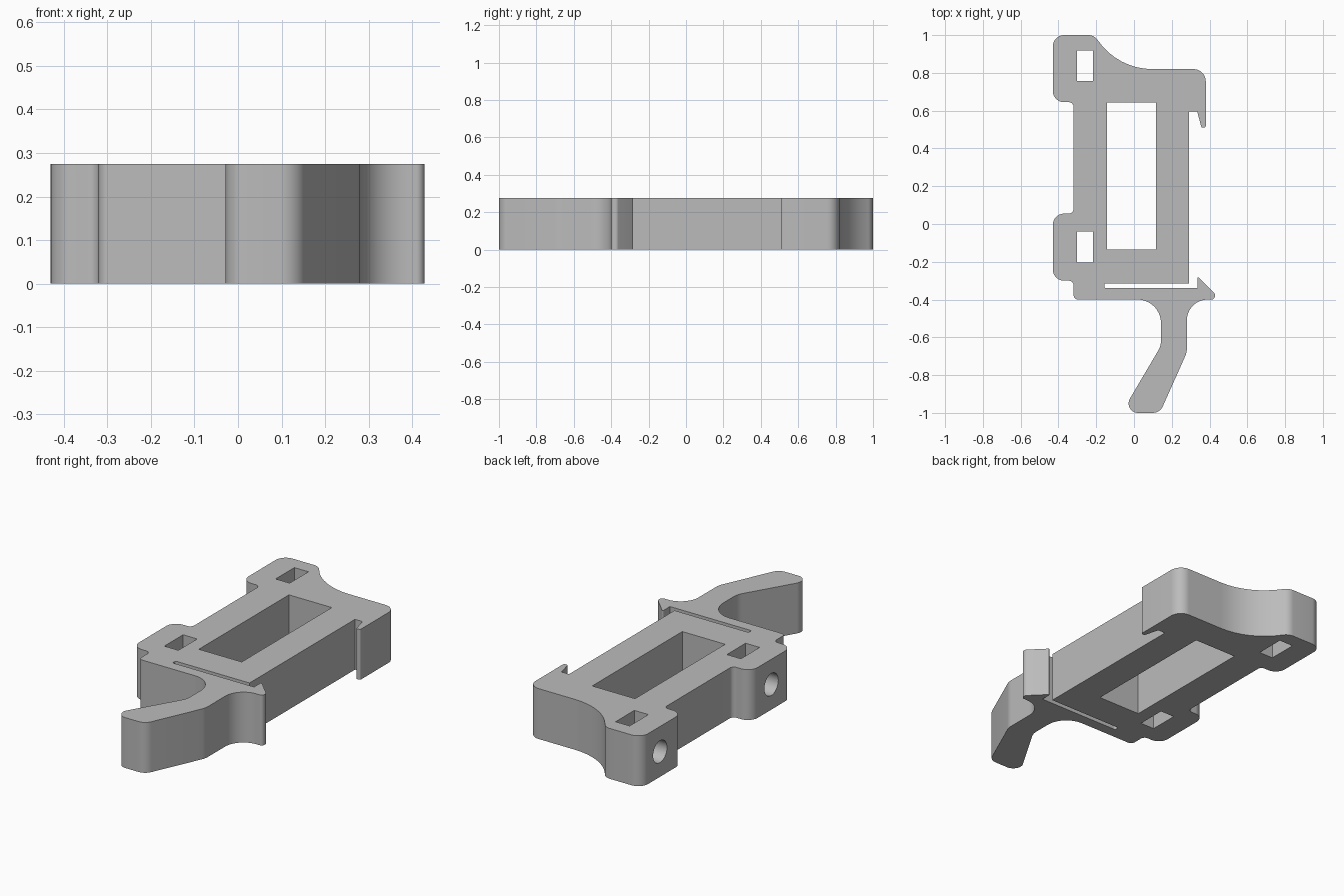
import bpy, bmesh, math
from mathutils import Vector, Matrix

cube = bpy.data.objects.get("Cube")
if cube:
    bpy.data.objects.remove(cube, do_unlink=True)

HEIGHT = 0.275

grey = bpy.data.materials.new("plain grey")
grey.use_nodes = True
COLOUR = (0.5, 0.5, 0.5, 1)
grey.diffuse_color = COLOUR
grey.node_tree.nodes["Principled BSDF"].inputs["Base Color"].default_value = COLOUR


def rounded_outline(corners):
    """Replace every (x, y, radius) corner with a tangent arc."""
    points = []
    for i, (x, y, radius) in enumerate(corners):
        corner = Vector((x, y))
        before = (Vector(corners[i - 1][:2]) - corner).normalized()
        after = (Vector(corners[(i + 1) % len(corners)][:2]) - corner).normalized()
        if radius == 0:
            points.append(corner)
            continue
        half = before.angle(after) / 2
        centre = corner + (before + after).normalized() * radius / math.sin(half)
        start = corner + before * radius / math.tan(half) - centre
        end = corner + after * radius / math.tan(half) - centre
        sweep = math.atan2(start.x * end.y - start.y * end.x, start.dot(end))
        steps = max(3, math.ceil(abs(sweep) / math.radians(7)))
        for s in range(steps + 1):
            points.append(centre + Matrix.Rotation(sweep * s / steps, 2) @ start)
    return points


def new_object(name, bm):
    bmesh.ops.recalc_face_normals(bm, faces=bm.faces)
    mesh = bpy.data.meshes.new(name)
    bm.to_mesh(mesh)
    bm.free()
    mesh.materials.append(grey)
    obj = bpy.data.objects.new(name, mesh)
    bpy.context.collection.objects.link(obj)
    return obj


def extruded_plate(name, points):
    bm = bmesh.new()
    face = bm.faces.new([bm.verts.new((p.x, p.y, 0)) for p in points])
    top = bmesh.ops.extrude_face_region(bm, geom=[face])["geom"]
    verts = [v for v in top if isinstance(v, bmesh.types.BMVert)]
    bmesh.ops.translate(bm, verts=verts, vec=(0, 0, HEIGHT))
    return new_object(name, bm)


def box_cutter(name, x1, x2, y1, y2):
    bm = bmesh.new()
    place = Matrix.Translation(((x1 + x2) / 2, (y1 + y2) / 2, HEIGHT / 2))
    bmesh.ops.create_cube(bm, size=1, matrix=place @ Matrix.Diagonal((x2 - x1, y2 - y1, 1, 1)))
    return new_object(name, bm)


def bolt_cutter(name, x1, x2, y, radius):
    bm = bmesh.new()
    place = Matrix.Translation(((x1 + x2) / 2, y, HEIGHT / 2)) @ Matrix.Rotation(math.pi / 2, 4, "Y")
    bmesh.ops.create_cone(bm, cap_ends=True, segments=40, radius1=radius, radius2=radius,
                          depth=x2 - x1, matrix=place)
    return new_object(name, bm)


# Outline of the latch, clockwise from the rear mounting lug
LUG, BODY, EDGE = -0.43, -0.32, 0.29
outline = [
    # rear lug, sweeping shoulder and hooked catch
    (LUG, 1, 0.06), (-0.21, 1, 0.06), (-0.087, 0.82, 0.35), (0.38, 0.82, 0.065),
    (0.38, 0.51, 0.01), (0.357, 0.51, 0.01), (0.335, 0.595, 0), (EDGE, 0.595, 0),
    # thin slot that frees the spring arm
    (EDGE, -0.315, 0), (-0.157, -0.315, 0.008), (-0.157, -0.34, 0.008),
    # barbed tip
    (0.335, -0.34, 0), (0.335, -0.275, 0.005), (0.428, -0.368, 0.02), (0.428, -0.4, 0.018),
    # bent lever
    (0.28, -0.4, 0.11), (0.28, -0.68, 0.1), (0.137, -1, 0.06), (-0.066, -1, 0.05),
    (0.143, -0.645, 0.1), (0.143, -0.4, 0.125), (BODY, -0.4, 0.025),
    # front lug
    (BODY, -0.3, 0.025), (LUG, -0.3, 0.06), (LUG, 0.055, 0.06), (BODY, 0.055, 0.025),
    # underside of the rear lug
    (BODY, 0.645, 0.025), (LUG, 0.645, 0.06),
]
latch = extruded_plate("latch_body", rounded_outline(outline))

# Central window, nut pockets and bolt holes
cutters = [box_cutter("window_cutter", -0.142, 0.117, -0.135, 0.642)]
for end, y in (("front", -0.122), ("rear", 0.838)):
    cutters.append(box_cutter(end + "_pocket_cutter", -0.303, -0.218, y - 0.081, y + 0.081))
    cutters.append(bolt_cutter(end + "_bolt_cutter", -0.5, -0.26, y, 0.06))

bpy.context.view_layer.objects.active = latch
for cutter in cutters:
    cut = latch.modifiers.new(cutter.name, "BOOLEAN")
    cut.operation = "DIFFERENCE"
    cut.solver = "EXACT"
    cut.object = cutter
    cutter.hide_render = True
    bpy.ops.object.modifier_apply(modifier=cut.name)
    bpy.data.objects.remove(cutter, do_unlink=True)

# Smooth the rounded walls, keep the rims crisp
bpy.ops.object.select_all(action="DESELECT")
latch.select_set(True)
bpy.ops.object.shade_smooth_by_angle(angle=math.radians(25))
